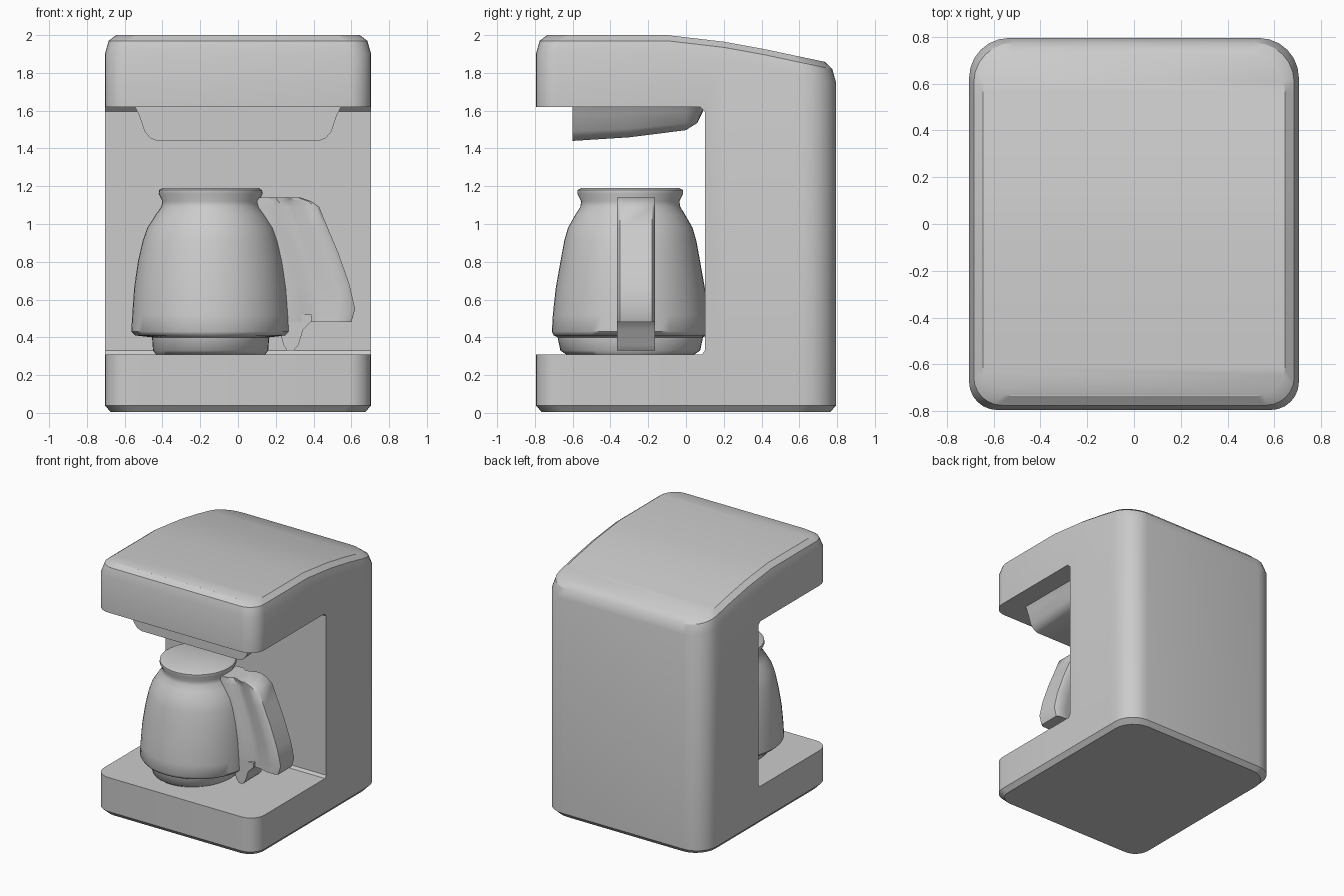
import bpy, bmesh, math

if "Cube" in bpy.data.objects:
    bpy.data.objects.remove(bpy.data.objects["Cube"])

grey = bpy.data.materials.new("light_grey_plastic")
grey.diffuse_color = (0.6, 0.6, 0.6, 1)
grey.use_nodes = True
grey.node_tree.nodes["Principled BSDF"].inputs["Base Color"].default_value = grey.diffuse_color


def make(name, verts, faces, smooth=None):
    me = bpy.data.meshes.new(name)
    me.from_pydata(verts, [], faces)
    bm = bmesh.new()
    bm.from_mesh(me)
    bmesh.ops.recalc_face_normals(bm, faces=bm.faces)
    bm.to_mesh(me)
    bm.free()
    ob = bpy.data.objects.new(name, me)
    bpy.context.collection.objects.link(ob)
    me.materials.append(grey)
    if smooth:
        shade(ob, smooth)
    return ob


def shade(ob, angle):
    bpy.ops.object.select_all(action='DESELECT')
    ob.select_set(True)
    bpy.context.view_layer.objects.active = ob
    bpy.ops.object.shade_smooth_by_angle(angle=math.radians(angle))


def prism(name, pts, lo, hi, axis, smooth=None):
    """Extrude a 2D outline along x (outline is y,z) or y (outline is x,z)."""
    place = (lambda p, d: (d, *p)) if axis == 'x' else (lambda p, d: (p[0], d, p[1]))
    n = len(pts)
    verts = [place(p, d) for d in (lo, hi) for p in pts]
    faces = [tuple(range(n)), tuple(range(n, 2 * n))]
    faces += [(i, (i + 1) % n, n + (i + 1) % n, n + i) for i in range(n)]
    return make(name, verts, faces, smooth)


# Housing: stacked rounded outlines, with a lid that slopes down to the back
LID = [(-0.1, 2.0), (0.2, 1.965), (0.42, 1.925), (0.56, 1.895), (0.8, 1.845)]


def lid_z(y):
    if y <= LID[0][0]:
        return 2.0
    for (y0, z0), (y1, z1) in zip(LID, LID[1:]):
        if y <= y1:
            return z0 + (z1 - z0) * (y - y0) / (y1 - y0)
    return LID[-1][1]


def right_half(inset):
    w, d = 0.705 - inset, 0.795 - inset
    rf, rb = 0.12, 0.17
    steps = [i * math.pi / 12 for i in range(7)]
    pts = [(w - rf + rf * math.sin(a), -d + rf - rf * math.cos(a)) for a in steps]
    pts += [(w, y) for y, _ in LID[:-1]]
    pts += [(w - rb + rb * math.cos(a), d - rb + rb * math.sin(a)) for a in steps]
    return pts


levels = [(0.03, lambda y: 0.005), (0.0, lambda y: 0.04),
          (0.0, lambda y: lid_z(y) - 0.1),
          (0.02, lambda y: lid_z(y) - 0.03),
          (0.06, lid_z)]
verts, faces = [], []
for inset, height in levels:
    half = right_half(inset)
    loop = half + [(-x, y) for x, y in reversed(half)]
    verts += [(x, y, height(y)) for x, y in loop]
n = len(loop)
for k in range(len(levels) - 1):
    faces += [(k * n + i, k * n + (i + 1) % n, (k + 1) * n + (i + 1) % n, (k + 1) * n + i)
              for i in range(n)]
for base in (0, (len(levels) - 1) * n):
    faces += [(base + i, base + i + 1, base + n - 2 - i, base + n - 1 - i)
              for i in range(n // 2 - 1)]
housing = make("housing", verts, faces)

# Open bay for the jug, cut through from side to side
cutter = prism("bay_cutter", [(-1, 0.31), (0.085, 0.31), (0.1, 0.33), (0.1, 1.595),
                              (0.075, 1.62), (-1, 1.62)], -1, 1, 'x')
cutter.hide_render = True
mod = housing.modifiers.new("bay", 'BOOLEAN')
mod.operation = 'DIFFERENCE'
mod.solver = 'EXACT'
mod.object = cutter
bpy.context.view_layer.objects.active = housing
bpy.ops.object.modifier_apply(modifier="bay")
bpy.data.objects.remove(cutter)
shade(housing, 32)

# Filter basket: tapered tray under the head, its bottom rising to the back
tray = [(0.55, 1.63), (0.525, 1.58), (0.495, 1.49), (0.465, 1.455), (0.43, 1.44)]
tray += [(-x, z) for x, z in reversed(tray)]
sections = [(-0.6, 1.0), (-0.3, 0.9), (0.0, 0.7), (0.06, 0.5), (0.095, 0.12)]
m = len(tray)
verts = [(x, y, 1.63 - (1.63 - z) * s) for y, s in sections for x, z in tray]
faces = [tuple(range(m)), tuple(range((len(sections) - 1) * m, len(sections) * m))]
for k in range(len(sections) - 1):
    faces += [(k * m + i, k * m + (i + 1) % m, (k + 1) * m + (i + 1) % m, (k + 1) * m + i)
              for i in range(m)]
make("filter_basket", verts, faces, 40)

# Jug: turned profile (x radius, y radius, z), foot slightly oval
CX, CY, SEG = -0.145, -0.295, 48
profile = [(0.29, 0.34, 0.31), (0.305, 0.37, 0.33), (0.31, 0.385, 0.40),
           (0.40, 0.405, 0.41), (0.42, 0.415, 0.43), (0.415, 0.41, 0.52),
           (0.405, 0.395, 0.66), (0.385, 0.37, 0.80), (0.36, 0.35, 0.91),
           (0.335, 0.33, 0.98), (0.29, 0.29, 1.05), (0.262, 0.265, 1.09),
           (0.255, 0.26, 1.12), (0.275, 0.28, 1.16), (0.272, 0.28, 1.18),
           (0.255, 0.26, 1.19)]
verts, faces = [], []
for rx, ry, z in profile:
    verts += [(CX + rx * math.cos(2 * math.pi * i / SEG),
               CY + ry * math.sin(2 * math.pi * i / SEG), z) for i in range(SEG)]
for k in range(len(profile) - 1):
    faces += [(k * SEG + i, k * SEG + (i + 1) % SEG,
               (k + 1) * SEG + (i + 1) % SEG, (k + 1) * SEG + i) for i in range(SEG)]
faces += [tuple(range(SEG)), tuple(range((len(profile) - 1) * SEG, len(profile) * SEG))]
make("jug", verts, faces, 45)

# Handle: grip with a shallow groove between the jug strap and the outer edge
rows = [(0.48, 0.22, 0.60), (0.55, 0.22, 0.62), (0.68, 0.20, 0.59), (0.85, 0.16, 0.53),
        (0.98, 0.12, 0.475), (1.09, 0.09, 0.43), (1.12, 0.09, 0.39), (1.14, 0.10, 0.33)]
columns = [(0, 0.1), (0.3, 0.1), (0.42, 0.075), (0.58, 0.08), (0.75, 0.1),
           (0.94, 0.1), (1, 0.085)]
HY = -0.265
verts, faces = [], []
for z, x0, x1 in rows:
    ring = [(x0 + (x1 - x0) * t, HY - w, z) for t, w in columns]
    ring += [(x, 2 * HY - y, z) for x, y, z in reversed(ring)]
    verts += ring
c = 2 * len(columns)
for k in range(len(rows) - 1):
    faces += [(k * c + i, k * c + (i + 1) % c, (k + 1) * c + (i + 1) % c, (k + 1) * c + i)
              for i in range(c)]
faces += [tuple(range(c)), tuple(range((len(rows) - 1) * c, len(rows) * c))]
make("handle_grip", verts, faces, 40)

# Lower end of the jug strap
prism("handle_foot", [(0.20, 0.52), (0.24, 0.36), (0.26, 0.33), (0.295, 0.33), (0.32, 0.36),
                      (0.345, 0.44), (0.39, 0.485), (0.39, 0.52)],
      HY - 0.1, HY + 0.1, 'y', 40)
